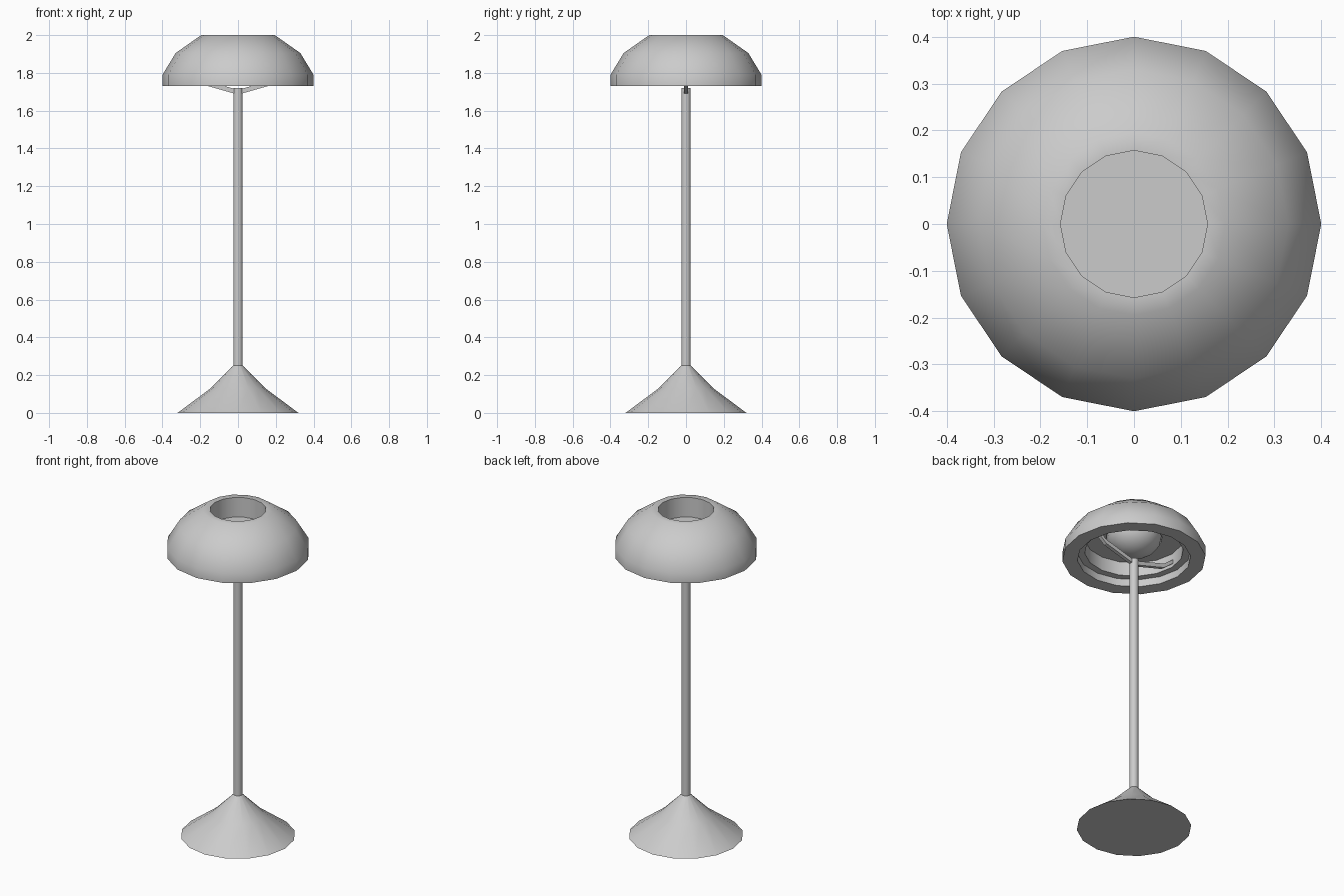
import bpy, bmesh, math
from mathutils import Vector

if "Cube" in bpy.data.objects:
    bpy.data.objects.remove(bpy.data.objects["Cube"], do_unlink=True)

SIDES = 16
grey = bpy.data.materials.new("light grey")
grey.use_nodes = True
colour = (0.6, 0.6, 0.6, 1)
grey.diffuse_color = colour
grey.node_tree.nodes["Principled BSDF"].inputs["Base Color"].default_value = colour


def finish(name, bm, angle=40):
    bmesh.ops.recalc_face_normals(bm, faces=bm.faces)
    mesh = bpy.data.meshes.new(name)
    bm.to_mesh(mesh)
    bm.free()
    mesh.materials.append(grey)
    obj = bpy.data.objects.new(name, mesh)
    bpy.context.collection.objects.link(obj)
    bpy.ops.object.select_all(action="DESELECT")
    obj.select_set(True)
    bpy.context.view_layer.objects.active = obj
    bpy.ops.object.shade_smooth_by_angle(angle=math.radians(angle))
    return obj


def lathe(name, profile, closed=False):
    """Turn a (radius, height) profile around z; open profiles get flat caps."""
    bm = bmesh.new()
    rings = []
    for r, z in profile:
        rings.append([bm.verts.new((r * math.cos(a), r * math.sin(a), z))
                      for a in (math.tau * i / SIDES for i in range(SIDES))])
    pairs = list(zip(rings, rings[1:]))
    if closed:
        pairs.append((rings[-1], rings[0]))
    else:
        bm.faces.new(rings[0])
        bm.faces.new(rings[-1])
    for a, b in pairs:
        for i in range(SIDES):
            j = (i + 1) % SIDES
            bm.faces.new((a[i], a[j], b[j], b[i]))
    return finish(name, bm)


def strip(name, path, width, height):
    """Bent bar following (x, z) points, with a rectangular section."""
    bm = bmesh.new()
    rings = []
    for x, z in path:
        rings.append([bm.verts.new((x, y * width / 2, z + h * height))
                      for y, h in ((-1, 0), (1, 0), (1, 1), (-1, 1))])
    bm.faces.new(rings[0])
    bm.faces.new(rings[-1])
    for a, b in zip(rings, rings[1:]):
        for i in range(4):
            j = (i + 1) % 4
            bm.faces.new((a[i], a[j], b[j], b[i]))
    return finish(name, bm, 20)


# Flared foot and slim stem
lathe("base", [(0.32, 0), (0.145, 0.13), (0.025, 0.25)])
lathe("stem", [(0.025, 0.245), (0.025, 1.72)])

# Thick shade: outer dome, open top, stepped hollow underneath
lathe("shade", [(0.4, 1.73), (0.4, 1.79), (0.33, 1.905), (0.195, 2.0),
                (0.157, 2.0), (0.157, 1.86), (0.275, 1.86),
                (0.275, 1.775), (0.316, 1.775), (0.316, 1.73)], closed=True)

# Half-round bulb with a flat top that closes the opening
bulb = [(0.157 * math.cos(a), 1.88 - 0.13 * math.sin(a))
        for a in (math.radians(d) for d in (0, 20, 40, 60, 80))]
lathe("bulb", bulb)

# Two bent arms carrying the shade
for side, sign in (("left", 1), ("right", -1)):
    strip(side + "_arm", [(0, 1.685), (sign * 0.21, 1.745), (sign * 0.28, 1.80)],
          0.022, 0.025)
